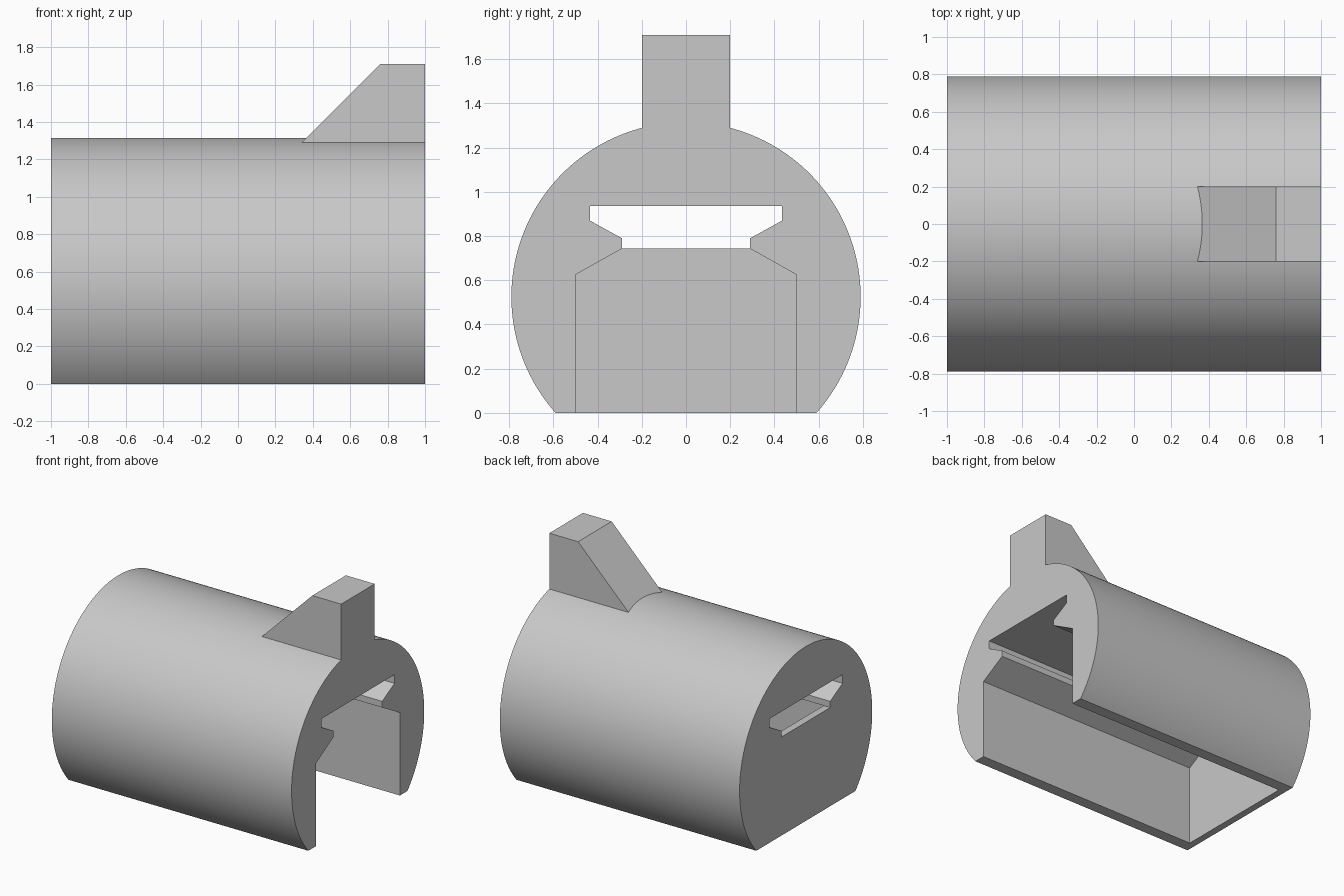
import bpy, bmesh, math

if "Cube" in bpy.data.objects:
    bpy.data.objects.remove(bpy.data.objects["Cube"])

RADIUS, CENTRE_Z = 0.79, 0.525
WALL_X = -0.945   # inner face of the end wall
SILL_Z = 0.743    # top of the end wall

grey = bpy.data.materials.new("plain grey")
grey.use_nodes = True
grey.diffuse_color = (0.58, 0.58, 0.58, 1)
grey.node_tree.nodes["Principled BSDF"].inputs["Base Color"].default_value = grey.diffuse_color


def prism(name, points, offset):
    """Extrude a closed 3D outline along the offset vector."""
    bm = bmesh.new()
    face = bm.faces.new([bm.verts.new(p) for p in points])
    top = bmesh.ops.extrude_face_region(bm, geom=[face])["geom"]
    bmesh.ops.translate(bm, vec=offset, verts=[v for v in top if isinstance(v, bmesh.types.BMVert)])
    bmesh.ops.recalc_face_normals(bm, faces=bm.faces)
    mesh = bpy.data.meshes.new(name)
    bm.to_mesh(mesh)
    bm.free()
    mesh.materials.append(grey)
    obj = bpy.data.objects.new(name, mesh)
    bpy.context.collection.objects.link(obj)
    return obj


def section(name, half, x0, x1):
    """Mirror a half outline of (y, z) points and extrude it along x."""
    outline = half + [(-y, z) for y, z in reversed(half)]
    return prism(name, [(x0, y, z) for y, z in outline], (x1 - x0, 0, 0))


def combine(target, tool, operation):
    mod = target.modifiers.new(operation.lower(), "BOOLEAN")
    mod.operation, mod.solver, mod.object = operation, "EXACT", tool
    bpy.context.view_layer.objects.active = target
    bpy.ops.object.modifier_apply(modifier=mod.name)
    bpy.data.objects.remove(tool)


# Round body with a flat underside
start = -math.asin(CENTRE_Z / RADIUS)
steps = 72
arc = []
for i in range(steps):
    a = start + (math.pi / 2 - start) * (i + (0 if i == 0 else 0.0)) / (steps - 0.5)
    arc.append((RADIUS * math.cos(a), CENTRE_Z + RADIUS * math.sin(a)))
arc[0] = (arc[0][0], 0)
body = section("body", arc, -1, 1)

# Stepped channel, open below and at one end
slot = [(0.29, SILL_Z), (0.29, 0.79), (0.435, 0.87), (0.435, 0.935)]
channel = [(0.5, -0.1), (0.5, 0.625)] + slot
combine(body, section("channel_cutter", channel, WALL_X, 1.1), "DIFFERENCE")

# Upper slot carried on through the end wall
combine(body, section("slot_cutter", slot, -1.1, WALL_X + 0.1), "DIFFERENCE")

# Sloped fin on top
fin_side = [(0.25, 1.2), (0.76, 1.71), (1, 1.71), (1, 1.2)]
fin = prism("fin", [(x, -0.2, z) for x, z in fin_side], (0, 0.4, 0))
combine(body, fin, "UNION")

# Smooth curve, crisp edges
bpy.ops.object.select_all(action="DESELECT")
body.select_set(True)
bpy.context.view_layer.objects.active = body
bpy.ops.object.shade_smooth_by_angle(angle=math.radians(30))
